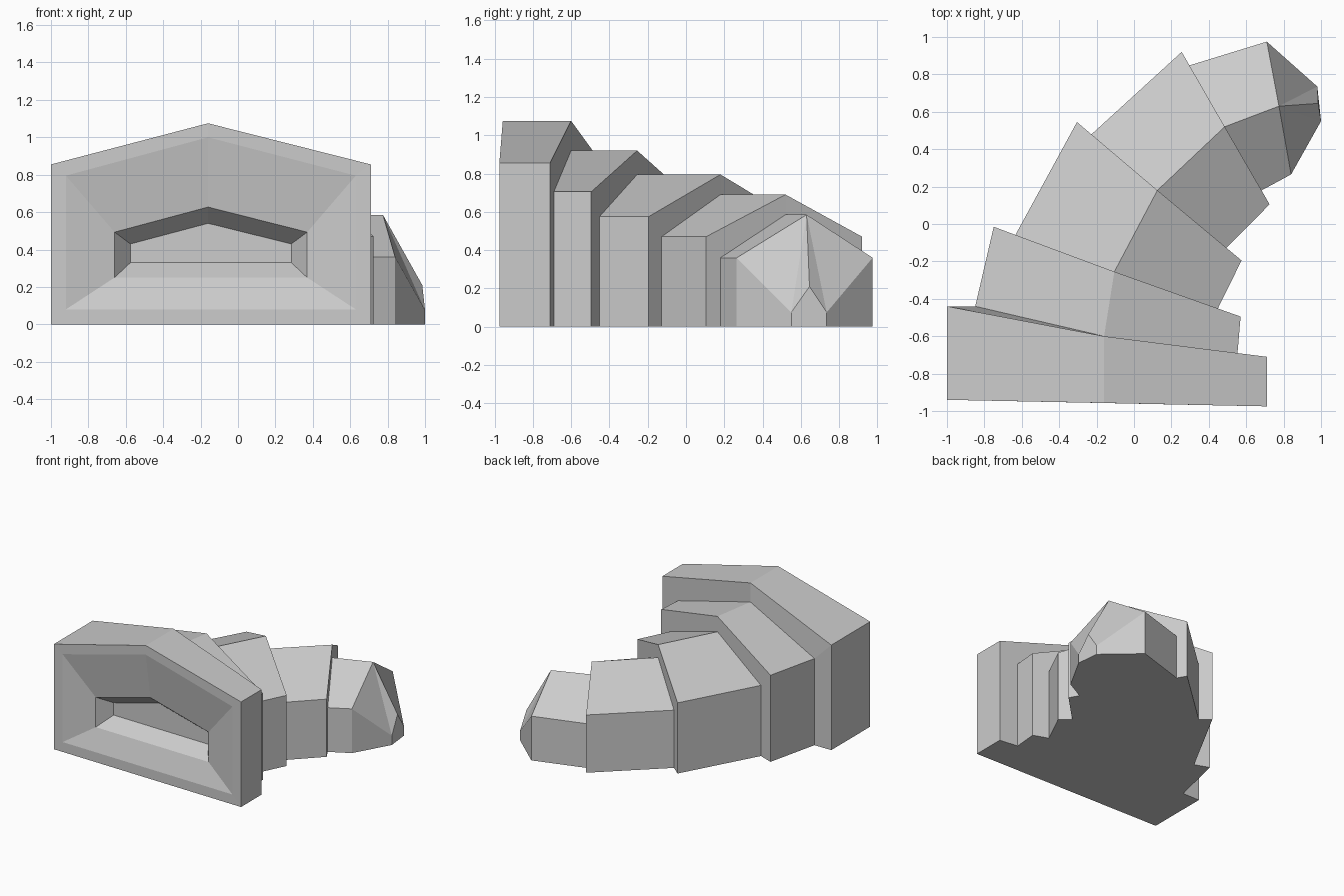
import bpy, bmesh
from mathutils import Vector

cube = bpy.data.objects.get("Cube")
if cube:
    bpy.data.objects.remove(cube, do_unlink=True)

stone = bpy.data.materials.new("stone grey")
stone.use_nodes = True
colour = (0.6, 0.6, 0.6, 1)
stone.diffuse_color = colour
stone.node_tree.nodes["Principled BSDF"].inputs["Base Color"].default_value = colour

bm = bmesh.new()


def house_ring(outer, ridge, inner, wall, peak):
    """Five-sided cross-section: two upright walls and a pitched roof."""
    points = [(*outer, 0), (*outer, wall), (*ridge, peak), (*inner, wall), (*inner, 0)]
    return [bm.verts.new(p) for p in points]


def bridge(a, b, closed=False, split_roof=False):
    """Join two cross-sections with flat faces."""
    count = len(a)
    for i in range(count if closed else count - 1):
        j = (i + 1) % count
        if split_roof and i == 1:
            bm.faces.new((a[i], a[j], b[i]))
            bm.faces.new((a[j], b[j], b[i]))
        elif split_roof and i == 2:
            bm.faces.new((a[i], a[j], b[j]))
            bm.faces.new((a[i], b[j], b[i]))
        else:
            bm.faces.new((a[i], a[j], b[j], b[i]))


def narrowed(point, ridge, scale=0.82):
    return Vector(ridge).lerp(Vector(point), scale)


# Rear cross-section of each segment: outer, ridge, inner, wall height, roof height
segments = [
    ((-1, -0.44), (-0.16, -0.6), (0.71, -0.71), 0.855, 1.075),
    ((-0.75, -0.015), (-0.105, -0.255), (0.57, -0.495), 0.705, 0.92),
    ((-0.305, 0.545), (0.125, 0.18), (0.575, -0.195), 0.575, 0.795),
    ((0.255, 0.92), (0.485, 0.52), (0.725, 0.105), 0.47, 0.69),
    ((0.71, 0.975), (0.775, 0.63), (0.84, 0.265), 0.36, 0.585),
]

# Front of the body, then each smaller segment stepping in from the last
rings = [house_ring((-1, -0.94), (-0.16, -0.957), (0.71, -0.975), 0.855, 1.075)]
previous = None
for segment in segments:
    outer, ridge, inner, wall, peak = segment
    if previous:
        p_outer, p_ridge, p_inner = previous[:3]
        start_outer = narrowed(p_outer, p_ridge)
        if previous is segments[0]:
            start_outer.y = p_outer[1]
        rings.append(house_ring(start_outer, p_ridge, narrowed(p_inner, p_ridge), wall, peak))
    rings.append(house_ring(outer, ridge, inner, wall, peak))
    previous = segment
for a, b in zip(rings, rings[1:]):
    bridge(a, b)

# Tapered tail tip
tip = house_ring((0.98, 0.735), (0.985, 0.645), (1, 0.55), 0.075, 0.21)
bridge(rings[-1], tip, split_roof=True)
bm.faces.new(tip)
rings.append(tip)

# Flat underside
bm.faces.new([r[0] for r in rings] + [r[-1] for r in reversed(rings)])


# Recessed mouth: flat rim, shallow funnel, then a deeper slot
def mouth_ring(x_low, x_high, floor, wall, peak, depth):
    profile = [(x_low, floor), (x_low, wall), (-0.16, peak), (x_high, wall), (x_high, floor)]
    return [bm.verts.new((x, -0.96 - 0.02 * x + depth, z)) for x, z in profile]


mouth = [
    rings[0],
    mouth_ring(-0.92, 0.63, 0.08, 0.795, 1.0, 0),
    mouth_ring(-0.66, 0.37, 0.25, 0.493, 0.627, 0.06),
    mouth_ring(-0.575, 0.285, 0.33, 0.43, 0.54, 0.17),
]
for a, b in zip(mouth, mouth[1:]):
    bridge(a, b, closed=True)
bm.faces.new(mouth[-1])

bmesh.ops.recalc_face_normals(bm, faces=bm.faces)
mesh = bpy.data.meshes.new("segmented_body")
bm.to_mesh(mesh)
bm.free()
mesh.materials.append(stone)
body = bpy.data.objects.new("segmented_body", mesh)
bpy.context.collection.objects.link(body)
